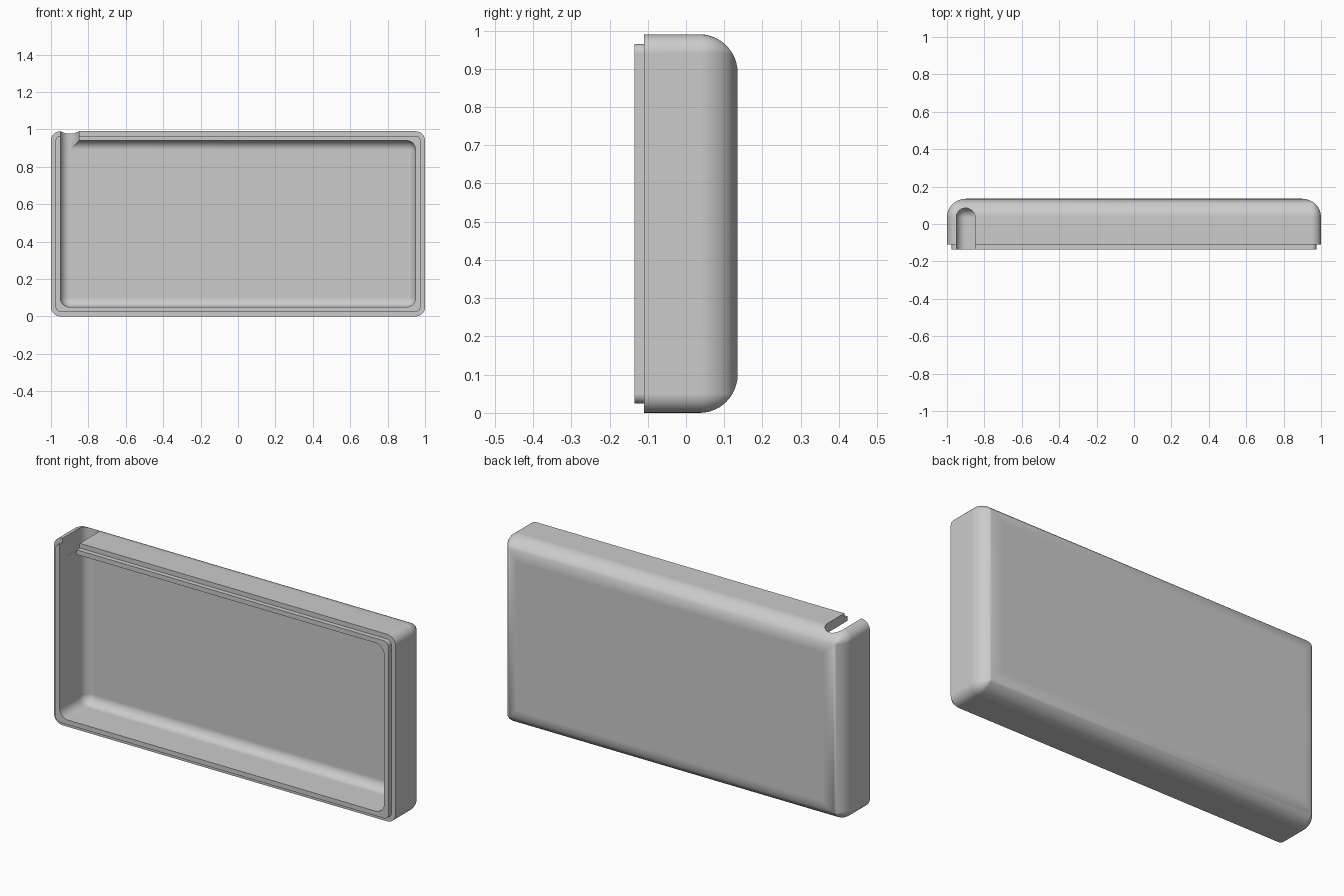
import bpy, bmesh
from math import sin, cos, pi, radians

cube = bpy.data.objects.get("Cube")
if cube:
    bpy.data.objects.remove(cube, do_unlink=True)

HALF_W, HALF_H = 1.0, 0.495      # outer half sizes
WALL, STEP = 0.05, 0.025         # wall thickness, width of the rim step
CORNER, BACK_R = 0.05, 0.1       # corner radius, back edge radius
ARC_Y = 0.035                    # depth where the back rounding starts
FRONT, RIM = -0.11, -0.135       # shoulder and lip planes

grey = bpy.data.materials.new("light_grey")
grey.use_nodes = True
grey.diffuse_color = (0.6, 0.6, 0.6, 1)
grey.node_tree.nodes["Principled BSDF"].inputs["Base Color"].default_value = (0.6, 0.6, 0.6, 1)


def ring(bm, y, inset, radius, steps=8):
    """Rounded rectangle at depth y, inset from the outer outline."""
    r = max(radius, 0)
    cx, cz = HALF_W - inset - r, HALF_H - inset - r
    verts = []
    for quarter, (sx, sz) in enumerate([(1, 1), (-1, 1), (-1, -1), (1, -1)]):
        for i in range(steps + 1):
            a = (quarter + i / steps) * pi / 2
            verts.append(bm.verts.new((sx * cx + r * cos(a), y, HALF_H + sz * cz + r * sin(a))))
    return verts


def loft(bm, rings):
    for a, b in zip(rings, rings[1:]):
        for i in range(len(a)):
            j = (i + 1) % len(a)
            bm.faces.new((a[i], a[j], b[j], b[i]))
    bm.faces.new(rings[0])
    bm.faces.new(rings[-1])


def finish(bm, name):
    bmesh.ops.remove_doubles(bm, verts=bm.verts, dist=1e-5)
    bmesh.ops.recalc_face_normals(bm, faces=bm.faces)
    mesh = bpy.data.meshes.new(name)
    bm.to_mesh(mesh)
    bm.free()
    obj = bpy.data.objects.new(name, mesh)
    bpy.context.collection.objects.link(obj)
    return obj


# Shell: one section swept from the back, round the rim and into the cavity
section = []
for i in range(12, -1, -1):
    a = i / 12 * pi / 2
    d = BACK_R * (1 - cos(a))
    section.append((ARC_Y + BACK_R * sin(a), d, CORNER - d))
section += [(FRONT, 0, CORNER), (FRONT, STEP, CORNER - STEP),
            (RIM, STEP, CORNER - STEP), (RIM, WALL, CORNER)]
for i in range(9):
    a = i / 8 * pi / 2
    d = CORNER * (1 - cos(a))
    section.append((ARC_Y + CORNER * sin(a), WALL + d, CORNER - d))
bm = bmesh.new()
loft(bm, [ring(bm, *s) for s in section])
shell = finish(bm, "tray_shell")
shell.data.materials.append(grey)

# Notch: round-ended slot through the top wall, at the right-hand corner
bm = bmesh.new()
r, cx = 0.0503, -0.9
outline = [(cx + r, -0.2)]
outline += [(cx + r * cos(i / 16 * pi), ARC_Y + r * sin(i / 16 * pi)) for i in range(17)]
outline.append((cx - r, -0.2))
loft(bm, [[bm.verts.new((x, y, z)) for x, y in outline] for z in (0.88, 1.1)])
cutter = finish(bm, "notch_cutter")
cutter.hide_render = True

bpy.ops.object.select_all(action='DESELECT')
bpy.context.view_layer.objects.active = shell
shell.select_set(True)
cut = shell.modifiers.new("notch", 'BOOLEAN')
cut.operation = 'DIFFERENCE'
cut.solver = 'EXACT'
cut.object = cutter
bpy.ops.object.modifier_apply(modifier=cut.name)
bpy.data.objects.remove(cutter, do_unlink=True)

# Smooth roundings, crisp rim
bpy.ops.object.shade_smooth_by_angle(angle=radians(30))
weighted = shell.modifiers.new("even_normals", 'WEIGHTED_NORMAL')
weighted.keep_sharp = True
